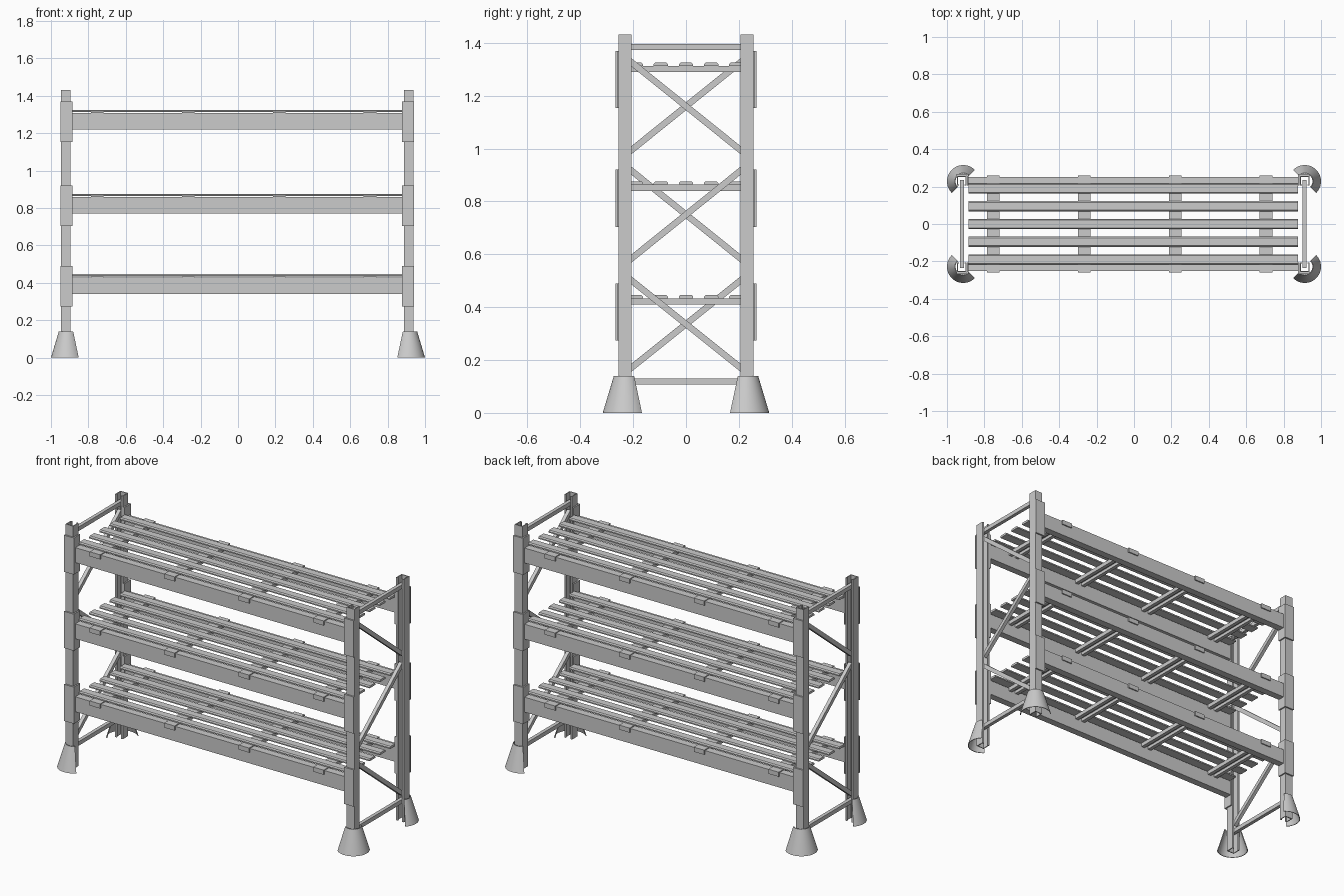
import bpy, bmesh, math
from mathutils import Vector

if "Cube" in bpy.data.objects:
    bpy.data.objects.remove(bpy.data.objects["Cube"])

XO = -0.004   # small shared sideways offset of frames and shelves


def mesh_object(name, verts, faces):
    bm = bmesh.new()
    vs = [bm.verts.new(v) for v in verts]
    for f in faces:
        bm.faces.new([vs[i] for i in f])
    bmesh.ops.recalc_face_normals(bm, faces=bm.faces)
    me = bpy.data.meshes.new(name)
    bm.to_mesh(me)
    bm.free()
    ob = bpy.data.objects.new(name, me)
    bpy.context.collection.objects.link(ob)
    return ob


def prism(name, a, b):
    """Closed solid between two matching outlines."""
    n = len(a)
    faces = [list(range(n)), list(range(2 * n - 1, n - 1, -1))]
    faces += [[i, (i + 1) % n, n + (i + 1) % n, n + i] for i in range(n)]
    return mesh_object(name, list(a) + list(b), faces)


def box(name, x, y, z):
    x, y, z = sorted(x), sorted(y), sorted(z)
    ring = [(x[0], y[0]), (x[1], y[0]), (x[1], y[1]), (x[0], y[1])]
    return prism(name, [(p, q, z[0]) for p, q in ring], [(p, q, z[1]) for p, q in ring])


def bar(name, p, q, thick, width):
    """Flat-sided bar in a plane of constant x."""
    p, q = Vector(p), Vector(q)
    d = (q - p).normalized()
    s = Vector((0, -d.z, d.y)) * width / 2
    t = Vector((thick / 2, 0, 0))
    ring = [s + t, s - t, -s - t, -s + t]
    return prism(name, [p + r for r in ring], [q + r for r in ring])


levels = [1.369, 0.920, 0.490]   # top of the beam connectors on each level

# End frames
for sx, side in ((-1, "left"), (1, "right")):
    fx = sx * 0.9165 + XO
    for sy, face in ((-1, "front"), (1, "back")):
        # Channel upright, open towards the other upright
        h, w, o, i, lip = 0.025, 0.005, 0.256, 0.206, 0.014
        prof = [(-h, i), (-h, o), (h, o), (h, i), (lip, i), (lip, i + w), (h - w, i + w),
                (h - w, o - w), (w - h, o - w), (w - h, i + w), (-lip, i + w), (-lip, i)]
        prism(f"{side}_{face}_upright", [(fx + px, sy * py, 0) for px, py in prof],
              [(fx + px, sy * py, 1.432) for px, py in prof])

        # Half-cone foot guard around the outer corner
        n, cx, cy = 24, sx * 0.913, sy * 0.228
        verts, faces = [], []
        for k in range(n + 1):
            a = math.radians(-45 + 180 * k / n)
            for r, z in ((0.087, 0), (0.045, 0.14), (0.041, 0.14), (0.083, 0)):
                verts.append((cx + sx * r * math.cos(a), cy + sy * r * math.sin(a), z))
        for k in range(n):
            faces += [[4 * k + j, 4 * k + (j + 1) % 4, 4 * k + 4 + (j + 1) % 4, 4 * k + 4 + j]
                      for j in range(4)]
        faces += [[0, 1, 2, 3], [4 * n + j for j in (3, 2, 1, 0)]]
        foot = mesh_object(f"{side}_{face}_foot_guard", verts, faces)
        bpy.ops.object.select_all(action='DESELECT')
        foot.select_set(True)
        bpy.context.view_layer.objects.active = foot
        bpy.ops.object.shade_smooth_by_angle(angle=math.radians(30))

        # Angle connectors wrapping the upright at each beam
        for n_, top in enumerate(levels):
            prof = [(0.028, 0.266), (-0.036, 0.266), (-0.036, 0.206),
                    (-0.028, 0.206), (-0.028, 0.257), (0.028, 0.257)]
            ring = [(fx + sx * px, sy * py) for px, py in prof]
            prism(f"{side}_{face}_connector_{n_}", [(p, q, top - 0.216) for p, q in ring],
                  [(p, q, top) for p, q in ring])

    # Horizontal ties and zigzag braces
    for nm, z in (("top", 1.384), ("bottom", 0.119)):
        bar(f"{side}_{nm}_tie", (fx, -0.235, z), (fx, 0.235, z), 0.021, 0.024)
    for n_, (hi, lo) in enumerate(((1.325, 0.995), (0.915, 0.585), (0.5, 0.172))):
        d = -sx if n_ % 2 == 0 else sx
        e = 0.012
        bar(f"{side}_brace_{n_}", (fx, d * 0.22, hi + e), (fx, -d * 0.22, lo - e), 0.021, 0.024)

# Shelves
for n_, top in enumerate(levels):
    x0, x1 = -0.881 + XO, 0.881 + XO
    bt = top - 0.062
    for sy, face in ((-1, "front"), (1, "back")):
        box(f"{face}_beam_{n_}", (x0, x1), (sy * 0.21, sy * 0.252), (top - 0.15, bt))

    # Cross supports: inverted channels hooked over both beams
    for m in range(4):
        cx = -0.752 + m * 0.486
        w = 0.034
        box(f"support_{n_}_{m}", (cx - w, cx + w), (-0.252, 0.252), (bt, bt + 0.005))
        for s in (-1, 1):
            box(f"support_rib_{n_}_{m}", (cx + s * w, cx + s * (w - 0.022)),
                (-0.21, 0.21), (bt - 0.018, bt))
            box(f"support_hook_{n_}_{m}", (cx - w, cx + w), (s * 0.252, s * 0.259),
                (bt - 0.022, bt + 0.005))

    # Slats with chamfered top edges
    for m in range(5):
        y = -0.19 + m * 0.095
        z = bt + 0.005
        prof = [(-0.027, z), (0.027, z), (0.027, z + 0.007), (0.021, z + 0.013),
                (-0.021, z + 0.013), (-0.027, z + 0.007)]
        prism(f"slat_{n_}_{m}", [(x0, y + p, q) for p, q in prof],
              [(x1, y + p, q) for p, q in prof])
